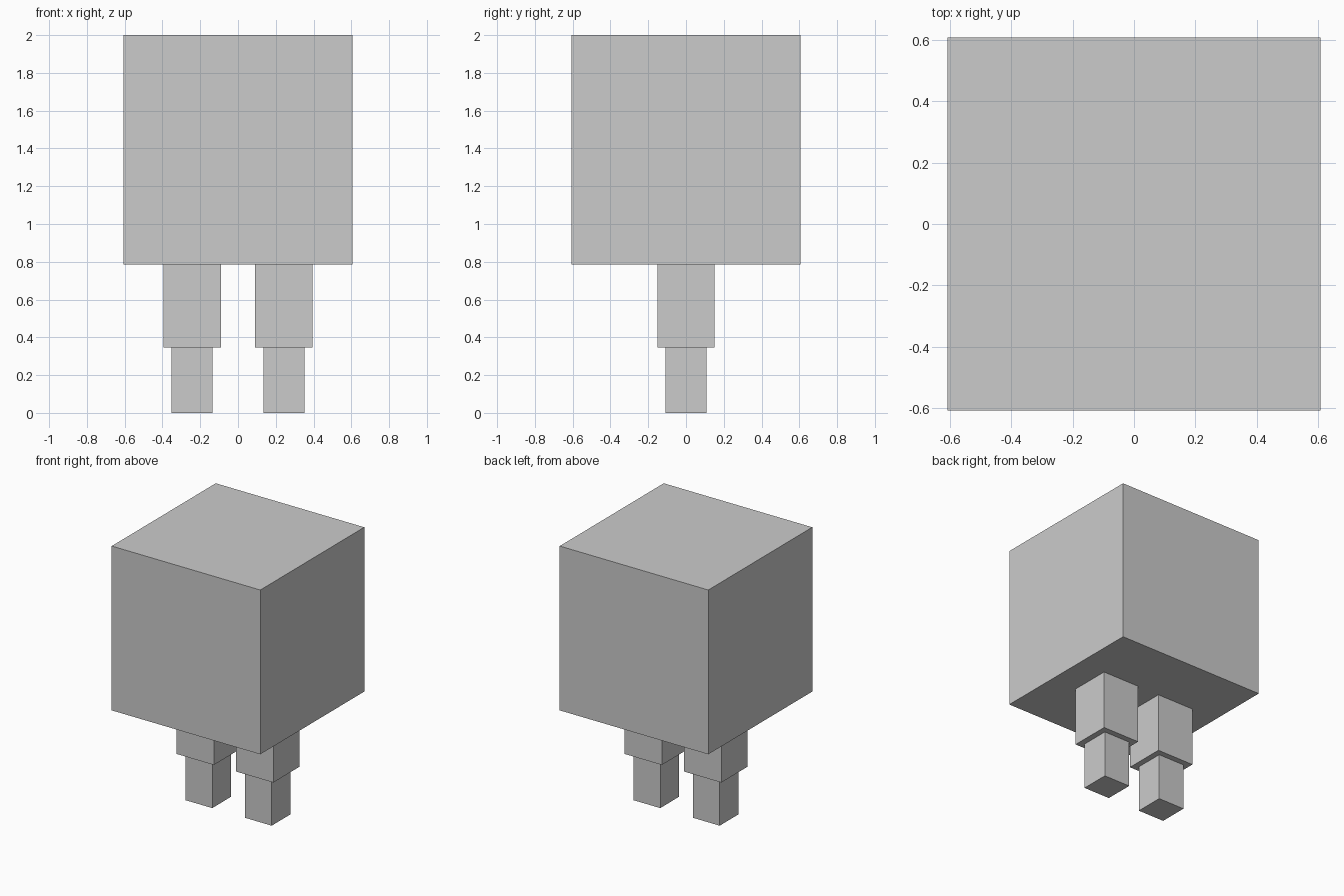
import bpy

if "Cube" in bpy.data.objects:
    bpy.data.objects.remove(bpy.data.objects["Cube"])


def box(name, x, half, z0, z1):
    """Square-section block centred on (x, 0), spanning z0 to z1."""
    bpy.ops.mesh.primitive_cube_add(size=1, location=(x, 0, (z0 + z1) / 2))
    obj = bpy.context.object
    obj.name = name
    obj.scale = (2 * half, 2 * half, z1 - z0)
    bpy.ops.object.transform_apply(location=False, rotation=False, scale=True)
    return obj


# Large cube body
BODY_BOTTOM, KNEE, LEG_X = 0.786, 0.347, 0.243
box("body", 0, 0.607, BODY_BOTTOM, 2.0)

# Two stepped legs
for side, sign in (("left", -1), ("right", 1)):
    box(side + "_upper_leg", sign * LEG_X, 0.152, KNEE, BODY_BOTTOM)
    box(side + "_lower_leg", sign * LEG_X, 0.1085, 0, KNEE)
